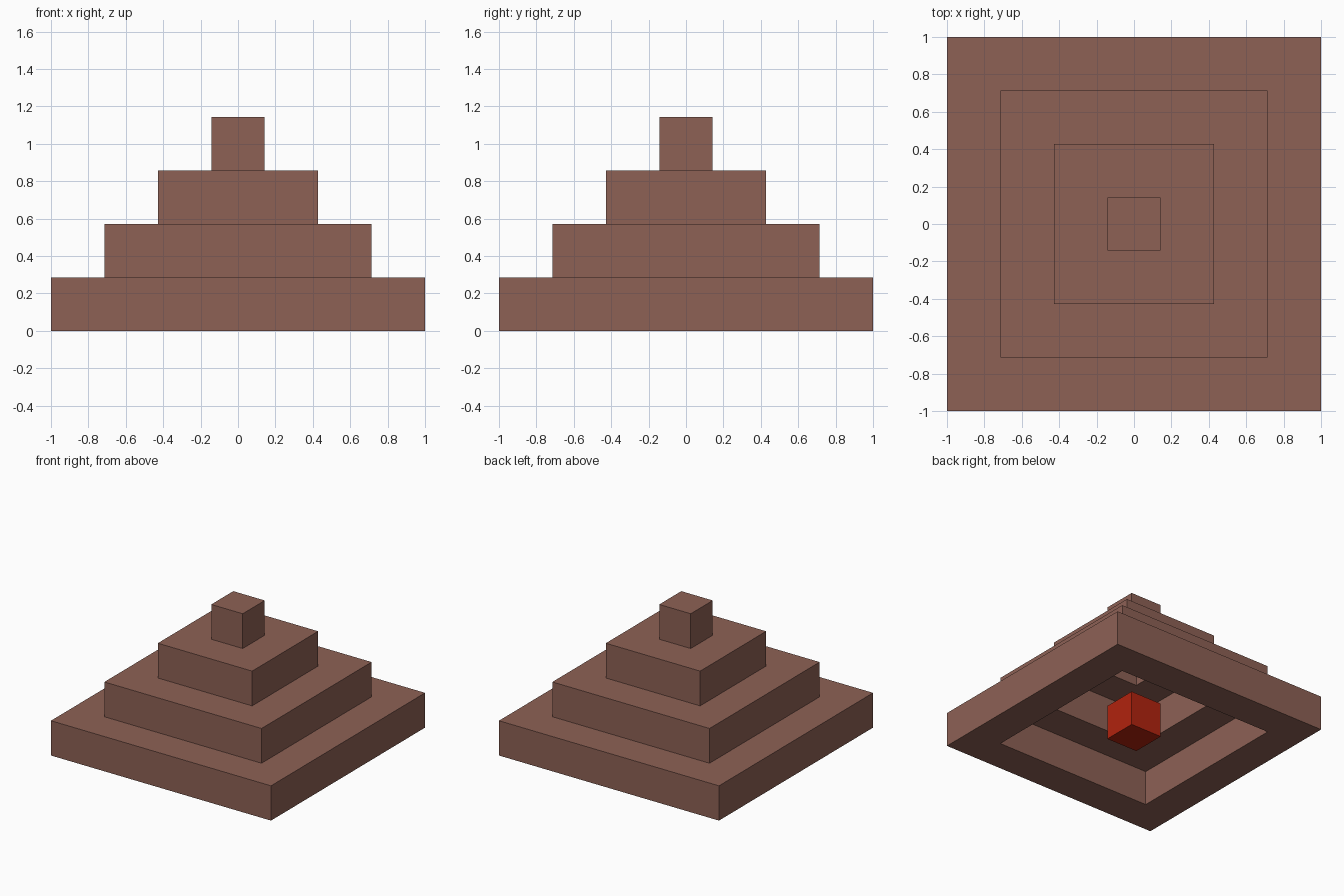
import bpy
import bmesh

UNIT = 2 / 7  # one block; the base is seven blocks wide

old = bpy.data.objects.get("Cube")
if old:
    bpy.data.objects.remove(old, do_unlink=True)


def linear(c):
    c /= 255
    return c / 12.92 if c <= 0.04045 else ((c + 0.055) / 1.055) ** 2.4


def make_material(name, *rgb):
    mat = bpy.data.materials.new(name)
    color = (*[linear(c) for c in rgb], 1)
    mat.use_nodes = True
    mat.diffuse_color = color
    mat.node_tree.nodes["Principled BSDF"].inputs["Base Color"].default_value = color
    return mat


def add_object(name, bm, mat):
    bmesh.ops.recalc_face_normals(bm, faces=bm.faces)
    mesh = bpy.data.meshes.new(name)
    bm.to_mesh(mesh)
    bm.free()
    mesh.materials.append(mat)
    obj = bpy.data.objects.new(name, mesh)
    bpy.context.collection.objects.link(obj)
    return obj


def square(bm, blocks, z):
    h = blocks * UNIT / 2
    return [bm.verts.new((x, y, z)) for x, y in ((-h, -h), (h, -h), (h, h), (-h, h))]


def add_tier(name, blocks, level, mat):
    """Square frame one block thick, open through the middle."""
    bm = bmesh.new()
    low, high = level * UNIT, (level + 1) * UNIT
    # section loops in order: outer low, outer high, inner high, inner low
    loops = [square(bm, blocks, low), square(bm, blocks, high),
             square(bm, blocks - 2, high), square(bm, blocks - 2, low)]
    for k in range(4):
        a, b = loops[k], loops[(k + 1) % 4]
        for i in range(4):
            j = (i + 1) % 4
            bm.faces.new((a[i], a[j], b[j], b[i]))
    return add_object(name, bm, mat)


def add_block(name, level, mat):
    bm = bmesh.new()
    bmesh.ops.create_cube(bm, size=UNIT)
    bmesh.ops.translate(bm, verts=bm.verts, vec=(0, 0, (level + 0.5) * UNIT))
    return add_object(name, bm, mat)


brown = make_material("brown", 141, 97, 85)
red = make_material("red", 178, 35, 14)

# Hollow stepped pyramid
for level, name in enumerate(("bottom_tier", "middle_tier", "upper_tier")):
    add_tier(name, 7 - 2 * level, level, brown)
add_block("top_block", 3, brown)

# Block hidden in the chamber
add_block("core_block", 0, red)
